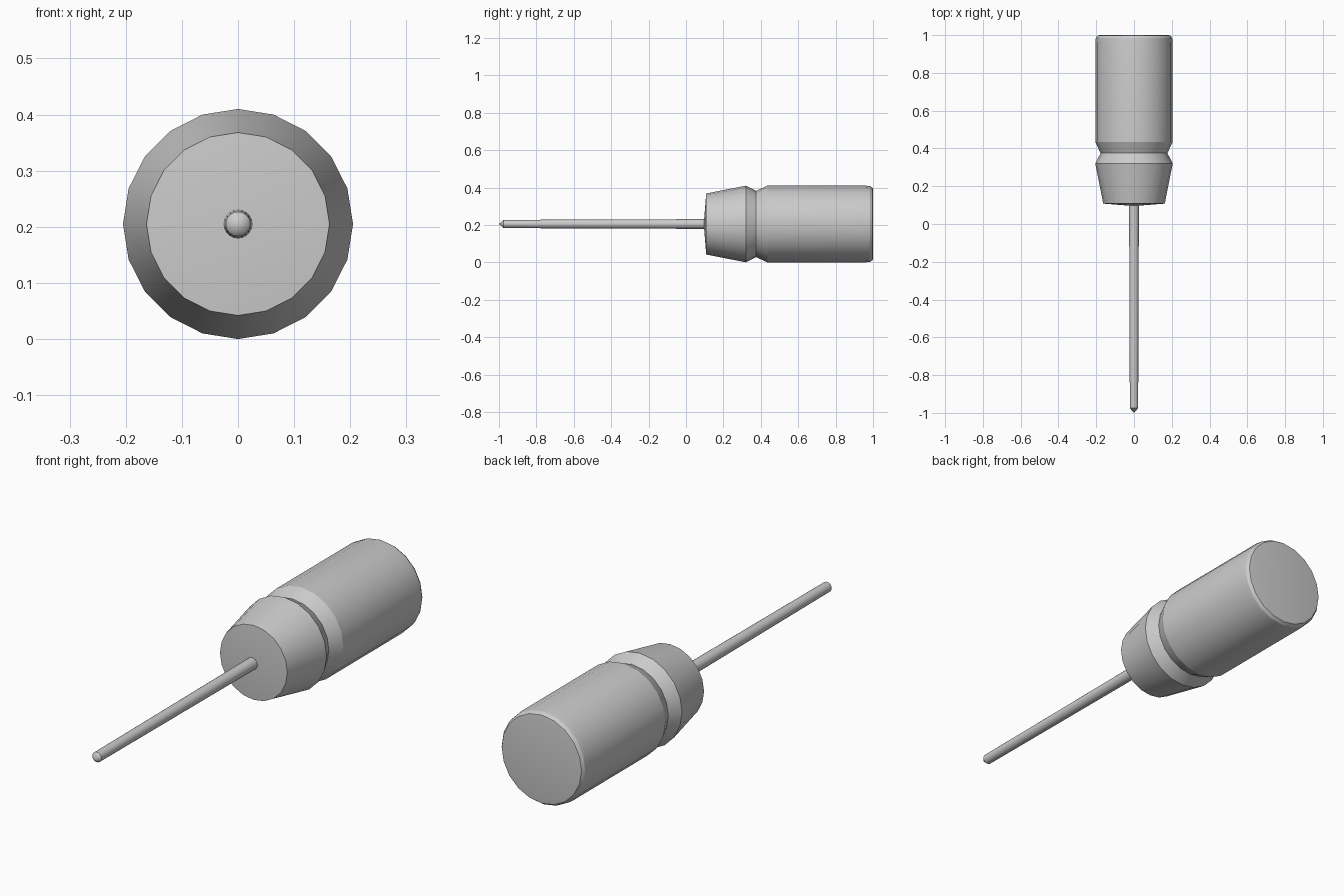
import bpy, bmesh, math

if "Cube" in bpy.data.objects:
    bpy.data.objects.remove(bpy.data.objects["Cube"])

AXIS_Z = 0.205


def lathe(name, profile, sides, angle):
    """Spin (y, radius) points around the horizontal y axis; zero radius makes a pole."""
    bm = bmesh.new()
    rings = []
    for y, r in profile:
        if r == 0:
            rings.append([bm.verts.new((0, y, AXIS_Z))] * sides)
        else:
            steps = [2 * math.pi * i / sides for i in range(sides)]
            rings.append([bm.verts.new((r * math.sin(a), y, AXIS_Z + r * math.cos(a))) for a in steps])
    for a, b in zip(rings, rings[1:]):
        for i in range(sides):
            j = (i + 1) % sides
            bm.faces.new(list(dict.fromkeys((a[i], a[j], b[j], b[i]))))
    bmesh.ops.recalc_face_normals(bm, faces=bm.faces[:])
    mesh = bpy.data.meshes.new(name)
    bm.to_mesh(mesh)
    bm.free()
    obj = bpy.data.objects.new(name, mesh)
    bpy.context.collection.objects.link(obj)
    bpy.ops.object.select_all(action='DESELECT')
    obj.select_set(True)
    bpy.context.view_layer.objects.active = obj
    bpy.ops.object.shade_smooth_by_angle(angle=math.radians(angle))
    return obj


# Barrel: shallow cone front, tapered collar, V groove, rounded back rim
lathe("barrel", [
    (0.095, 0), (0.108, 0.163), (0.32, 0.205), (0.375, 0.177), (0.435, 0.205),
    (0.96, 0.205), (0.985, 0.202), (0.998, 0.193), (1.0, 0.18), (1.0, 0),
], 20, 24)

# Thin rod with a slight taper and a pointed tip
lathe("rod", [
    (-1.0, 0), (-0.975, 0.022), (-0.43, 0.024), (0.11, 0.026), (0.11, 0),
], 20, 30)
